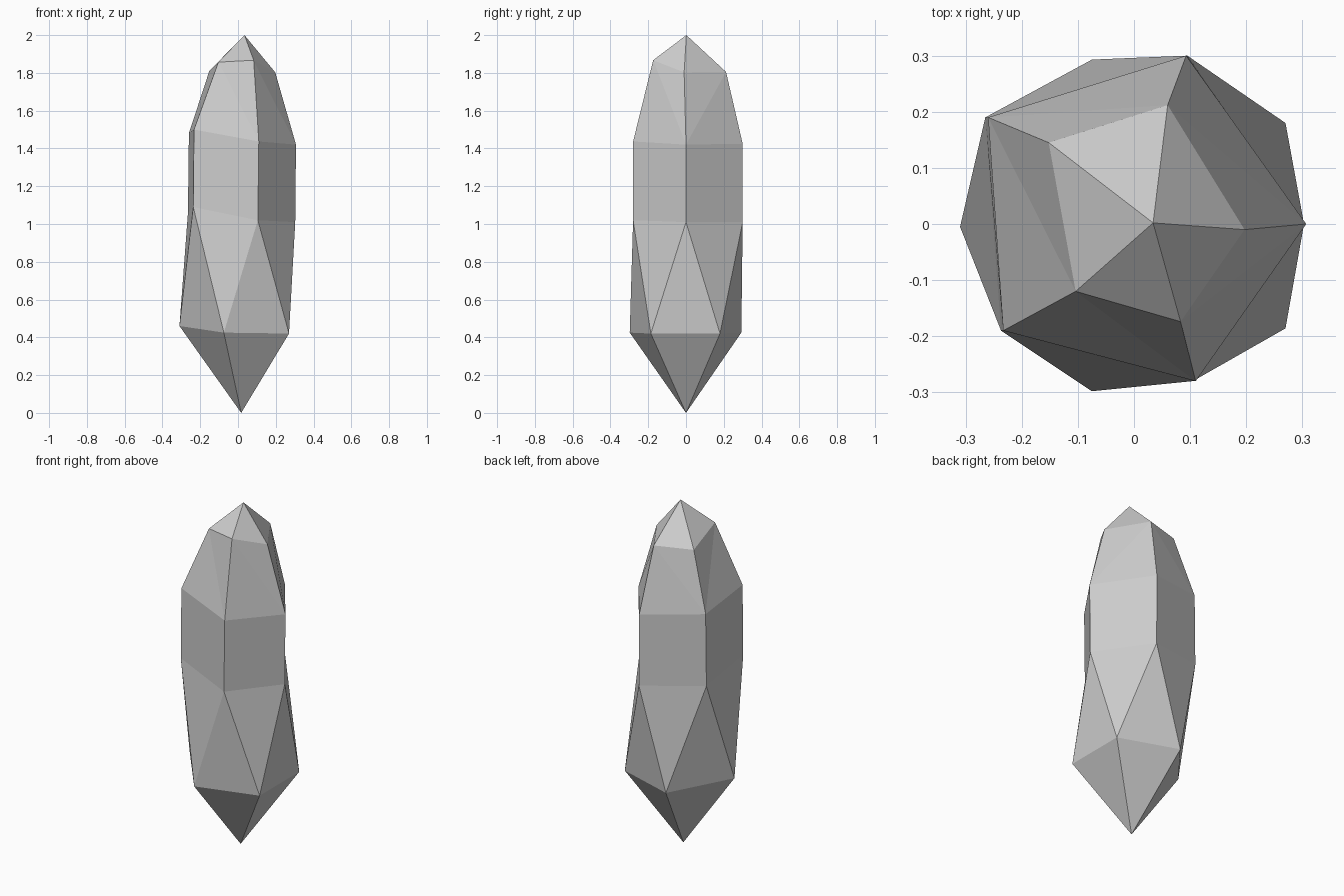
import bpy
import bmesh

cube = bpy.data.objects.get("Cube")
if cube:
    bpy.data.objects.remove(cube, do_unlink=True)

# One stone colour
stone = bpy.data.materials.new("grey_stone")
stone.use_nodes = True
grey = (0.6, 0.6, 0.6, 1)
stone.diffuse_color = grey
stone.node_tree.nodes["Principled BSDF"].inputs["Base Color"].default_value = grey

# Irregular five-sided rings, counter-clockwise from +x
collar = [(0.27, 0.18, 0.42), (-0.075, 0.293, 0.425), (-0.31, -0.005, 0.46),
          (-0.075, -0.298, 0.425), (0.27, -0.186, 0.42)]
waist = [(0.303, 0, 1.01), (0.095, 0.3, 1.01), (-0.265, 0.19, 1.06),
         (-0.237, -0.19, 1.09), (0.105, -0.28, 1.02)]
shoulder = [(0.307, 0, 1.42), (0.093, 0.3, 1.425), (-0.26, 0.19, 1.48),
            (-0.233, -0.19, 1.5), (0.11, -0.28, 1.437)]
crown = [(0.197, -0.01, 1.803), (0.06, 0.212, 1.805), (-0.152, 0.145, 1.81),
         (-0.104, -0.12, 1.857), (0.083, -0.174, 1.867)]

bm = bmesh.new()
rings = [[bm.verts.new(p) for p in ring] for ring in (collar, waist, shoulder, crown)]
low, mid, high, top = rings
bottom_tip = bm.verts.new((0.017, 0, 0))
top_tip = bm.verts.new((0.034, 0.002, 2))

for i in range(5):
    j = (i + 1) % 5
    # Pointed ends
    bm.faces.new((bottom_tip, low[j], low[i]))
    bm.faces.new((top_tip, top[i], top[j]))
    # Twisted band of alternating triangles
    bm.faces.new((mid[i], low[i], mid[j]))
    bm.faces.new((low[i], low[j], mid[j]))
    # Straight band
    bm.faces.new((mid[i], mid[j], high[j], high[i]))
    # Tapering band, split along the facet ridges
    if i in (0, 2):
        bm.faces.new((high[i], high[j], top[j]))
        bm.faces.new((high[i], top[j], top[i]))
    else:
        bm.faces.new((high[i], high[j], top[i]))
        bm.faces.new((high[j], top[j], top[i]))

bmesh.ops.recalc_face_normals(bm, faces=bm.faces)
mesh = bpy.data.meshes.new("crystal")
bm.to_mesh(mesh)
bm.free()
mesh.materials.append(stone)
crystal = bpy.data.objects.new("crystal", mesh)
bpy.context.collection.objects.link(crystal)
